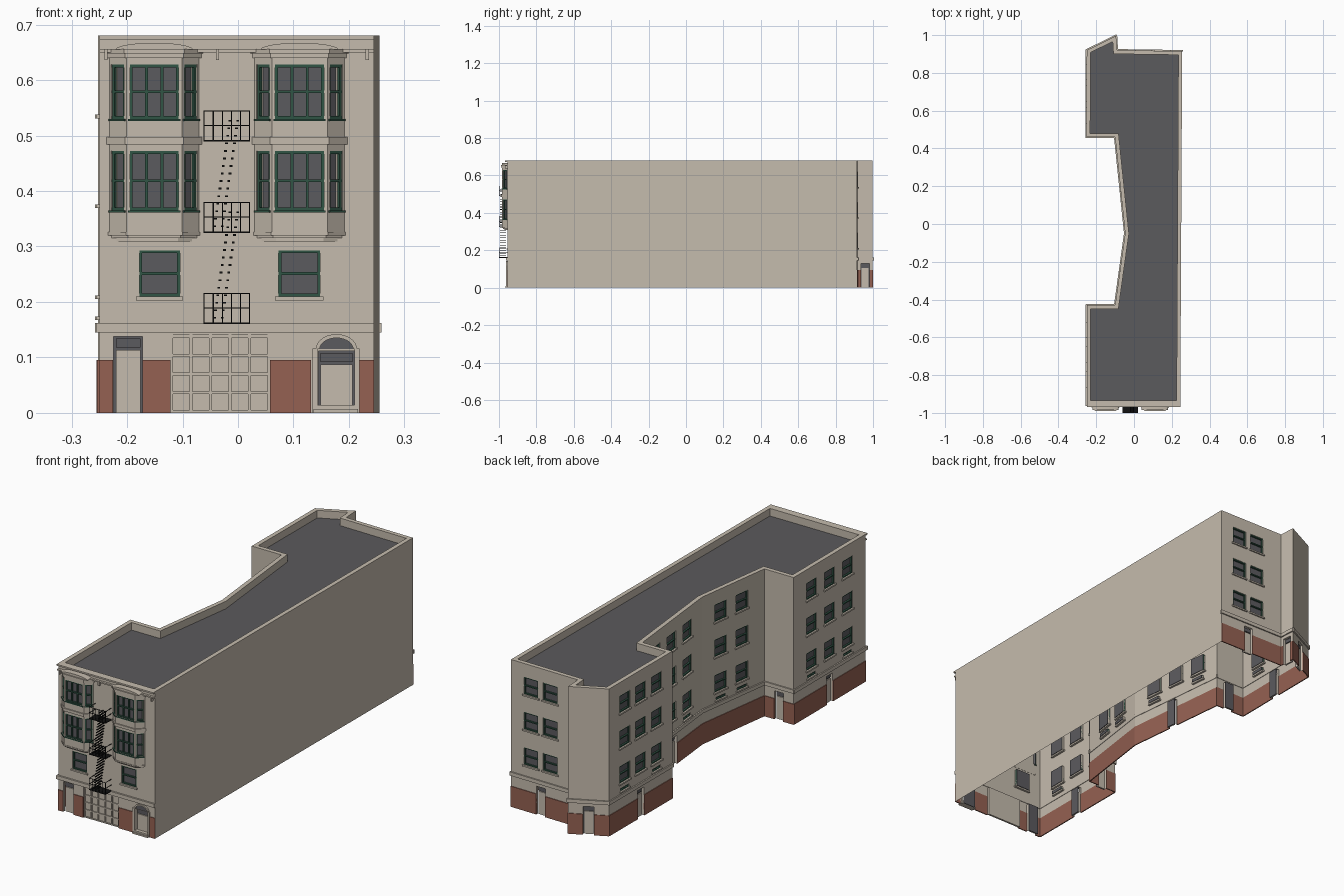
import bpy, bmesh, math
from mathutils import Vector

cube = bpy.data.objects.get("Cube")
if cube:
    bpy.data.objects.remove(cube, do_unlink=True)

def material(name, rgb):
    m = bpy.data.materials.new(name)
    m.use_nodes = True
    m.diffuse_color = (*rgb, 1)
    bsdf = next(n for n in m.node_tree.nodes if n.type == 'BSDF_PRINCIPLED')
    bsdf.inputs["Base Color"].default_value = (*rgb, 1)
    return m

CREAM = material("cream stucco", (0.56, 0.5, 0.42))
BRICK = material("red brick", (0.3, 0.12, 0.085))
GLASS = material("dark glass", (0.105, 0.103, 0.112))
ROOF = material("roof grey", (0.105, 0.103, 0.109))
GREEN = material("green frame", (0.03, 0.09, 0.06))
IRON = material("black iron", (0.006, 0.006, 0.006))

parts = {}

def part(name, mat):
    if name not in parts:
        parts[name] = (bmesh.new(), mat)
    return parts[name][0]

def face(bm, pts):
    bm.faces.new([bm.verts.new(p) for p in pts])

class Plane:
    """Wall frame: u along the wall, z up, d outward."""
    def __init__(self, a, b):
        self.a = Vector((*a, 0))
        v = Vector((*b, 0)) - self.a
        self.length = v.length
        self.t = v.normalized()
        self.n = Vector((self.t.y, -self.t.x, 0))

    def at(self, u, z, d=0):
        p = self.a + self.t * u + self.n * d
        return Vector((p.x, p.y, z))

def box(name, mat, w, u0, u1, z0, z1, d0, d1):
    bm = part(name, mat)
    lo = [(u0, z0), (u1, z0), (u1, z1), (u0, z1)]
    slab(bm, [w.at(u, z, d0) for u, z in lo], [w.at(u, z, d1) for u, z in lo])

def slab(bm, lower, upper):
    face(bm, lower[::-1])
    face(bm, upper)
    for i in range(len(lower)):
        j = (i + 1) % len(lower)
        face(bm, [lower[i], lower[j], upper[j], upper[i]])

def prism(name, mat, pts, z0, z1):
    slab(part(name, mat), [(x, y, z0) for x, y in pts], [(x, y, z1) for x, y in pts])

def wall(name, w, z0, z1, holes, depth=0.012):
    """Wall sheet with rectangular openings and their reveals."""
    bm = part(name, CREAM)
    us = sorted({0, w.length, *[h[0] for h in holes], *[h[1] for h in holes]})
    zs = sorted({z0, z1, *[h[2] for h in holes], *[h[3] for h in holes]})
    for ua, ub in zip(us, us[1:]):
        for za, zb in zip(zs, zs[1:]):
            u, z = (ua + ub) / 2, (za + zb) / 2
            if not any(h[0] < u < h[1] and h[2] < z < h[3] for h in holes):
                face(bm, [w.at(ua, za), w.at(ub, za), w.at(ub, zb), w.at(ua, zb)])
    for a, b, c, e in holes:
        for u, flip in ((a, 1), (b, -1)):
            face(bm, [w.at(u, c, -depth), w.at(u, e, -depth), w.at(u, e), w.at(u, c)][::flip])
        for z, flip in ((c, 1), (e, -1)):
            if z > 0:
                face(bm, [w.at(a, z, -depth), w.at(a, z), w.at(b, z), w.at(b, z, -depth)][::flip])

def window(w, h, cols=1, rows=2, bar=0.005, sill=True):
    a, b, c, e = h
    box("window_glass", GLASS, w, a, b, c, e, -0.013, -0.01)
    for i in range(cols + 1):
        u = a + (b - a - bar) * i / cols
        box("window_frames", GREEN, w, u, u + bar, c, e, -0.01, -0.003)
    for i in range(rows + 1):
        z = c + (e - c - bar) * i / rows
        box("window_frames", GREEN, w, a, b, z, z + bar, -0.01, -0.002)
    if sill:
        box("window_sills", CREAM, w, a - 0.006, b + 0.006, c - 0.007, c, -0.01, 0.006)

def door(w, h):
    a, b, c, e = h
    box("door_backs", GLASS, w, a, b, c, e, -0.016, -0.013)
    box("doors", CREAM, w, a + 0.004, b - 0.004, c, e - 0.025, -0.013, -0.008)
    box("door_transoms", GLASS, w, a + 0.004, b - 0.004, e - 0.02, e - 0.004, -0.013, -0.009)

def base(w, openings):
    """Brick base between the door openings."""
    u = 0
    for a, b in sorted(openings) + [(w.length, 0)]:
        if a > u:
            box("brick_base", BRICK, w, u, a, 0, 0.095, -0.002, 0.003)
        u = b

# Footprint, counterclockwise from the front left corner
foot = [(-.25, -.955), (.245, -.955), (.255, .915), (-.09, .92), (-.095, .997), (-.25, .92),
        (-.252, .46), (-.1, .46), (-.047, -.05), (-.1, -.43), (-.25, -.43)]
planes = [Plane(foot[i], foot[(i + 1) % len(foot)]) for i in range(len(foot))]
front = planes[0]
TOP, ROWS = 0.68, ((.212, .292), (.376, .456), (.538, .618))

# Side and rear walls: wall number -> (window columns, door centres, vents)
layout = {2: ((.3, .59), (.45,), ()), 3: ((), (.5,), ()), 4: ((), (.5,), ()),
          5: ((.25, .5, .75), (.5,), (.25, .75)), 6: ((), (.6,), ()),
          7: ((.22, .486, .75), (.53,), (.22, .75)), 8: ((.3, .64), (), (.3, .64)),
          9: ((), (.5,), ()), 10: ((.25, .5, .75), (.5,), (.25, .75))}
for i, w in enumerate(planes):
    if i == 0:
        continue
    cols, doors, vents = layout.get(i, ((), (), ()))
    span = lambda t, half: (t * w.length - half, t * w.length + half)
    wins = [(*span(t, .037), *r) for t in cols for r in ROWS]
    exits = [(*span(t, .023), 0, .13) for t in doors]
    slits = [(*span(t, .03), .174, .188) for t in vents]
    wall("outer_walls", w, 0, TOP, wins + exits + slits)
    for h in wins:
        window(w, h)
    for h in slits:
        window(w, h, 2, 1, .003)
    for h in exits:
        door(w, h)
    if i != 1:
        base(w, [h[:2] for h in exits])
        box("belt_course", CREAM, w, -.004, w.length + .004, .145, .162, -.002, .006)

# Front wall with garage, two entrances and two windows
garage, entry, arch = (.128, .308, 0, .14), (.026, .078, 0, .138), (.395, .46, 0, .112)
front_windows = [(.072, .145, .21, .293), (.323, .398, .21, .293)]
wall("front_wall", front, 0, TOP, front_windows + [garage, entry, arch])
for h in front_windows:
    window(front, h)
door(front, entry)
door(front, arch)
base(front, [(.025, .078), garage[:2], (.382, .468)])
box("belt_course", CREAM, front, -.006, front.length, .145, .162, -.002, .008)
box("garage_door", CREAM, front, .128, .308, 0, .14, -.012, -.007)
for i in range(6):
    u = .128 + .175 * i / 5
    box("garage_door_ribs", CREAM, front, u, u + .005, 0, .14, -.007, -.002)
for i in range(5):
    z = .135 * i / 4
    box("garage_door_ribs", CREAM, front, .128, .308, z, z + .005, -.007, -.003)

# Arched entrance: fanlight, ring, jambs and step
def arc(rx, rz, zc, n=14):
    return [(.4275 + rx * math.cos(math.pi * k / n), zc + rz * math.sin(math.pi * k / n)) for k in range(n + 1)]

inner, outer = arc(.03, .02, .115), arc(.037, .027, .115)
slab(part("fanlight", GLASS), [front.at(u, z, 0) for u, z in inner], [front.at(u, z, .002) for u, z in inner])
for k in range(14):
    q = [inner[k], outer[k], outer[k + 1], inner[k + 1]]
    slab(part("arch_ring", CREAM), [front.at(u, z, 0) for u, z in q], [front.at(u, z, .007) for u, z in q])
for u in (.384, .46):
    box("arch_jambs", CREAM, front, u, u + .009, 0, .116, 0, .007)
box("entrance_step", CREAM, front, .386, .466, 0, .007, -.01, .014)
box("entrance_step", CREAM, front, .392, .462, .007, .014, -.01, .008)

# Parapet top, inner parapet face and roof
count = len(foot)
inset = []
for i in range(count):
    n0, n1 = planes[i - 1].n, planes[i].n
    m = (n0 + n1) / (1 + n0.dot(n1))
    inset.append((foot[i][0] - m.x * .02, foot[i][1] - m.y * .02))
for i in range(count):
    j = (i + 1) % count
    face(part("parapet", CREAM), [(*foot[i], TOP), (*foot[j], TOP), (*inset[j], TOP), (*inset[i], TOP)])
    face(part("parapet", CREAM), [(*inset[i], TOP), (*inset[j], TOP), (*inset[j], .645), (*inset[i], .645)])
face(part("roof", ROOF), [(*p, .645) for p in inset])

# Front cornice and brackets
box("cornice", CREAM, front, 0, front.length, .673, TOP, -.01, .014)
box("cornice", CREAM, front, 0, front.length, .65, .656, 0, .01)
for x in (-.238, -.037, .233):
    box("cornice_brackets", CREAM, front, x + .247, x + .253, .636, .656, 0, .013)

# Bay windows
def bay_outline(c, e=0):
    return [(c - .082 - e, -.954), (c - .05 - e * .6, -.983 - e), (c + .05 + e * .6, -.983 - e), (c + .082 + e, -.954)]

for c in (-.151, .111):
    pts = bay_outline(c)
    for k in range(3):
        w = Plane(pts[k], pts[k + 1])
        holes = [(.006, w.length - .006, z0, z1) for z0, z1 in ((.365, .472), (.53, .628))]
        wall("bay_walls", w, .32, .65, holes)
        for h in holes:
            window(w, h, 3 if k == 1 else 1, 2, .005, False)
            box("bay_window_sills", GREEN, w, h[0] - .003, h[1] + .003, h[2] - .004, h[2], -.01, .004)
    for z0, z1, e in ((.309, .315, -.012), (.315, .32, -.004), (.32, .326, .002),
                      (.484, .497, .005), (.64, .648, .004), (.648, .656, .007)):
        prism("bay_mouldings", CREAM, bay_outline(c, e), z0, z1)
    crown = [(c + .25 + .07 * math.cos(math.pi * k / 12), .655 + .012 * math.sin(math.pi * k / 12)) for k in range(13)]
    slab(part("bay_crowns", CREAM), [front.at(u, z, 0) for u, z in crown], [front.at(u, z, .03) for u, z in crown])

# Fire escape: landings, railings and stair treads
L, R = .188, .272
for z in (.16, .324, .489):
    box("fire_escape_landings", IRON, front, L, R, z, z + .003, 0, .045)
    for i in range(6):
        u = L + (R - L - .002) * i / 5
        box("fire_escape_rails", IRON, front, u, u + .002, z, z + .056, .043, .045)
    for dz in (.028, .054):
        box("fire_escape_rails", IRON, front, L, R, z + dz, z + dz + .002, .043, .045)
        for u in (L, R - .002):
            box("fire_escape_rails", IRON, front, u, u + .002, z + dz, z + dz + .002, 0, .045)
for z0 in (.17, .335):
    for k in range(15):
        for off in (0, .014):
            u, z = .205 + off + .028 * k / 14, z0 + .19 * k / 14
            box("fire_escape_treads", IRON, front, u, u + .005, z, z + .003, .008, .04)

for name, (bm, mat) in parts.items():
    mesh = bpy.data.meshes.new(name)
    bm.to_mesh(mesh)
    bm.free()
    mesh.materials.append(mat)
    bpy.context.scene.collection.objects.link(bpy.data.objects.new(name, mesh))
